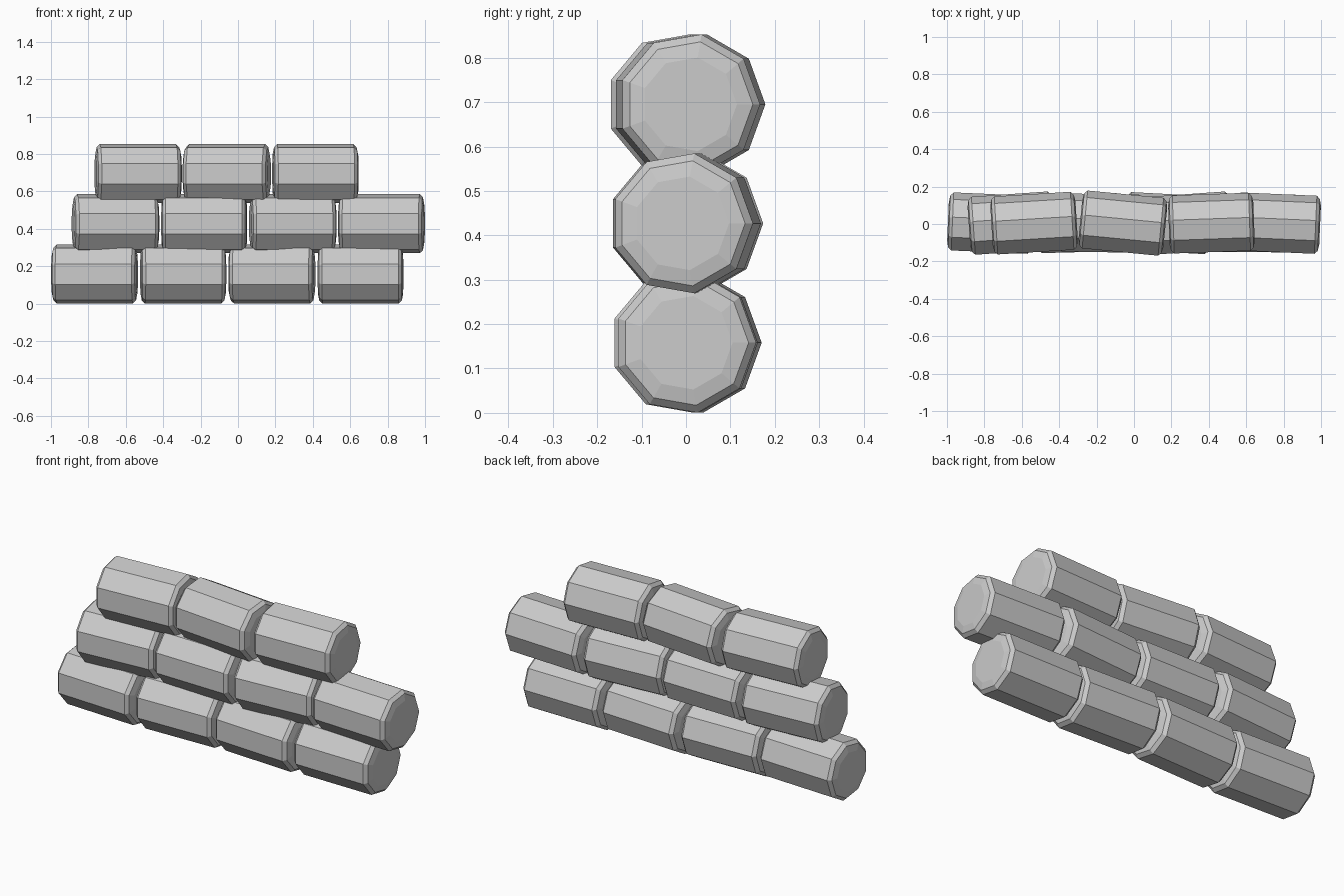
import bpy, bmesh, math

if "Cube" in bpy.data.objects:
    bpy.data.objects.remove(bpy.data.objects["Cube"])

SIDES = 9
# (position along the bag, radius) from one end to the other
HALF = [(0.228, 0.107), (0.221, 0.143), (0.204, 0.16)]
PROFILE = [(-x, r) for x, r in HALF] + [(x, r) for x, r in reversed(HALF)]


def sandbag(name, x, z, yaw):
    """Nine-sided bag with chamfered, slightly domed ends, lying along x."""
    bm = bmesh.new()
    rings = []
    for px, r in PROFILE:
        rings.append([bm.verts.new((px,
                                    r * math.cos(2 * math.pi * i / SIDES),
                                    r * math.sin(2 * math.pi * i / SIDES)))
                      for i in range(SIDES)])
    for a, b in zip(rings, rings[1:]):
        for i in range(SIDES):
            j = (i + 1) % SIDES
            bm.faces.new((a[i], a[j], b[j], b[i]))
    bm.faces.new(rings[0])
    bm.faces.new(rings[-1])
    bmesh.ops.recalc_face_normals(bm, faces=bm.faces)
    mesh = bpy.data.meshes.new(name)
    bm.to_mesh(mesh)
    bm.free()
    ob = bpy.data.objects.new(name, mesh)
    ob.location = (x, 0, z)
    ob.rotation_euler = (0, 0, math.radians(yaw))
    bpy.context.collection.objects.link(ob)


# Staggered rows: first centre x, height, yaw of each bag
ROWS = [
    ("bottom", -0.767, 0.158, (-2.5, 1.5, -3, -0.5)),
    ("middle", -0.655, 0.427, (4, -1, 4, -2.5)),
    ("top", -0.534, 0.695, (3.5, -5.5, 2)),
]
for row, x0, z, yaws in ROWS:
    for i, yaw in enumerate(yaws):
        sandbag(f"{row}_sandbag_{i + 1}", x0 + 0.474 * i, z, yaw)
